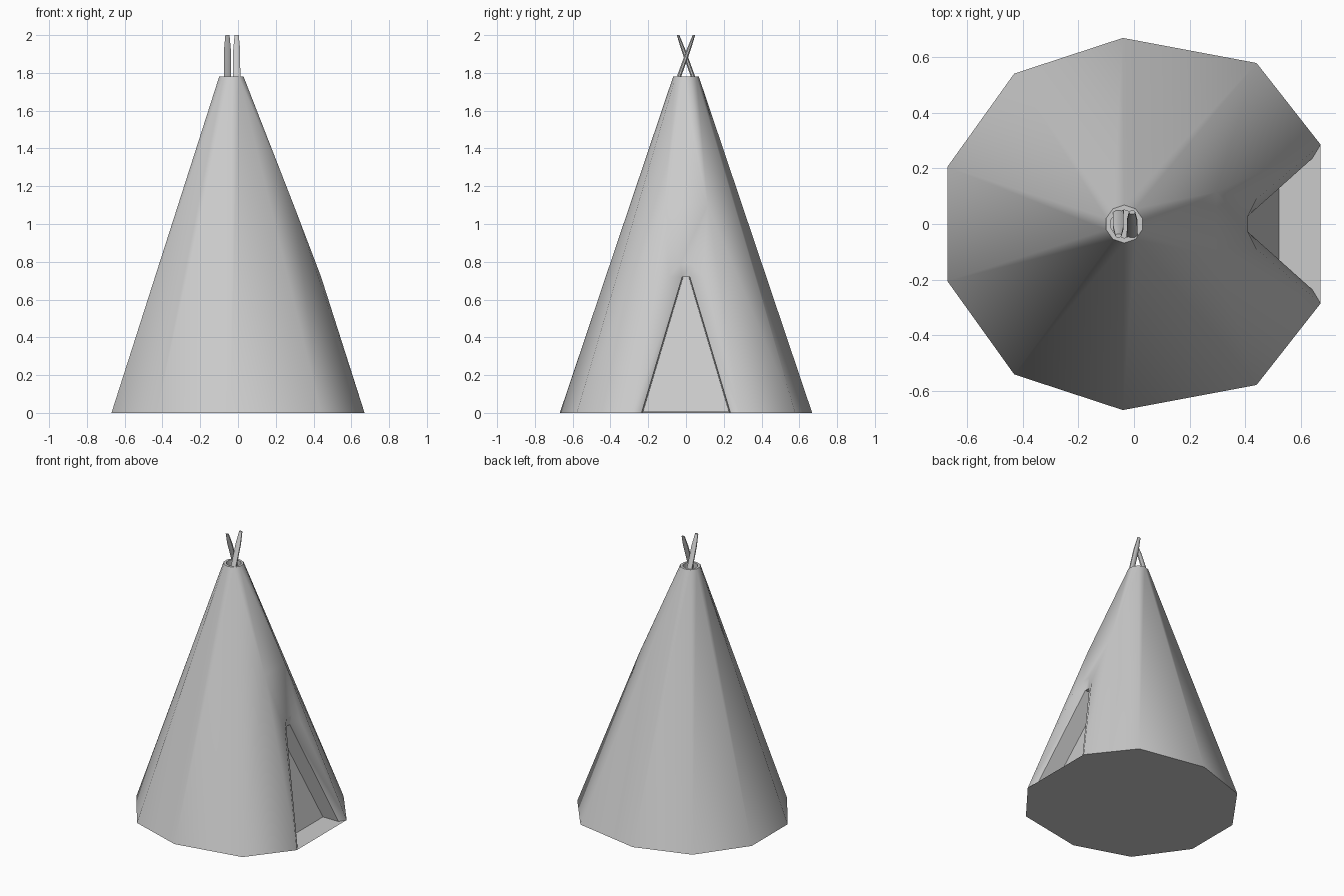
import bpy, bmesh
from math import cos, sin, pi, radians

if "Cube" in bpy.data.objects:
    bpy.data.objects.remove(bpy.data.objects["Cube"])


def make_object(name, bm, angle):
    bmesh.ops.recalc_face_normals(bm, faces=bm.faces)
    mesh = bpy.data.meshes.new(name)
    bm.to_mesh(mesh)
    bm.free()
    ob = bpy.data.objects.new(name, mesh)
    bpy.context.collection.objects.link(ob)
    bpy.ops.object.select_all(action='DESELECT')
    ob.select_set(True)
    bpy.context.view_layer.objects.active = ob
    bpy.ops.object.shade_smooth_by_angle(angle=radians(angle))
    return ob


# Tent: ten-sided cone, base outline given for one half and mirrored
half = [(0.67, 0.285), (0.44, 0.578), (-0.04, 0.668), (-0.43, 0.54), (-0.67, 0.205)]
outline = half + [(x, -y) for x, y in reversed(half)]
bm = bmesh.new()
V = bm.verts.new
F = bm.faces.new
N = len(outline)


def ring(r, z):
    return [V((-0.035 + r * cos(a), r * sin(a), z))
            for a in (pi / 10 + 2 * pi * i / N for i in range(N))]


base = [V((x, y, 0)) for x, y in outline]
top, lip, cap = ring(0.068, 1.78), ring(0.05, 1.78), ring(0.05, 1.73)
F(base)
F(cap)
for i in range(N):
    j = (i + 1) % N
    F((top[i], top[j], lip[j], lip[i]))
    F((lip[i], lip[j], cap[j], cap[i]))
    if 1 <= i <= N - 3:
        F((base[i], base[j], top[j], top[i]))


# Doorway: mirrored fold, opening edge, canvas thickness and recessed panel
def pair(x, y, z):
    return V((x, y, z)), V((x, -y, z))


mid = pair(0.295, 0.115, 1.1)
peak = pair(0.41, 0.03, 0.79)
corner = pair(0.44, 0.09, 0.72)
in_top, in_bot = pair(0.40, 0.02, 0.72), pair(0.64, 0.235, 0)
back_top, back_bot = pair(0.27, 0.015, 0.72), pair(0.52, 0.228, 0.004)
for s, b, n in ((0, 0, 1), (1, N - 1, N - 2)):
    F((base[n], base[b], mid[s]))
    F((base[n], mid[s], top[n]))
    F((mid[s], top[b], top[n]))
    F((base[b], corner[s], mid[s]))
    F((corner[s], peak[s], mid[s]))
    F((base[b], corner[s], in_top[s], in_bot[s]))
    F((corner[s], peak[s], in_top[s]))
    F((in_bot[s], in_top[s], back_top[s], back_bot[s]))
for a, b in ((mid, peak), (peak, in_top), (in_top, back_top), (back_top, back_bot)):
    F((a[0], a[1], b[1], b[0]))
F((mid[0], mid[1], top[N - 1], top[0]))
make_object("tent_canvas", bm, 42)


# Poles: two crossing tapered poles, flattened along y
def pole(name, x, side):
    bm = bmesh.new()
    rings = []
    for z, r in ((1.72, 0.021), (1.92, 0.020), (2.0, 0.012)):
        yc = side * (0.042 - 0.36 * (2.0 - z))
        rings.append([bm.verts.new((x + r * cos(k * pi / 4 + pi / 8),
                                    yc + 0.6 * r * sin(k * pi / 4 + pi / 8), z))
                      for k in range(8)])
    for a, b in zip(rings, rings[1:]):
        for k in range(8):
            m = (k + 1) % 8
            bm.faces.new((a[k], a[m], b[m], b[k]))
    bm.faces.new(rings[0])
    bm.faces.new(rings[-1])
    make_object(name, bm, 50)


pole("left_pole", -0.056, -1)
pole("right_pole", -0.007, 1)
